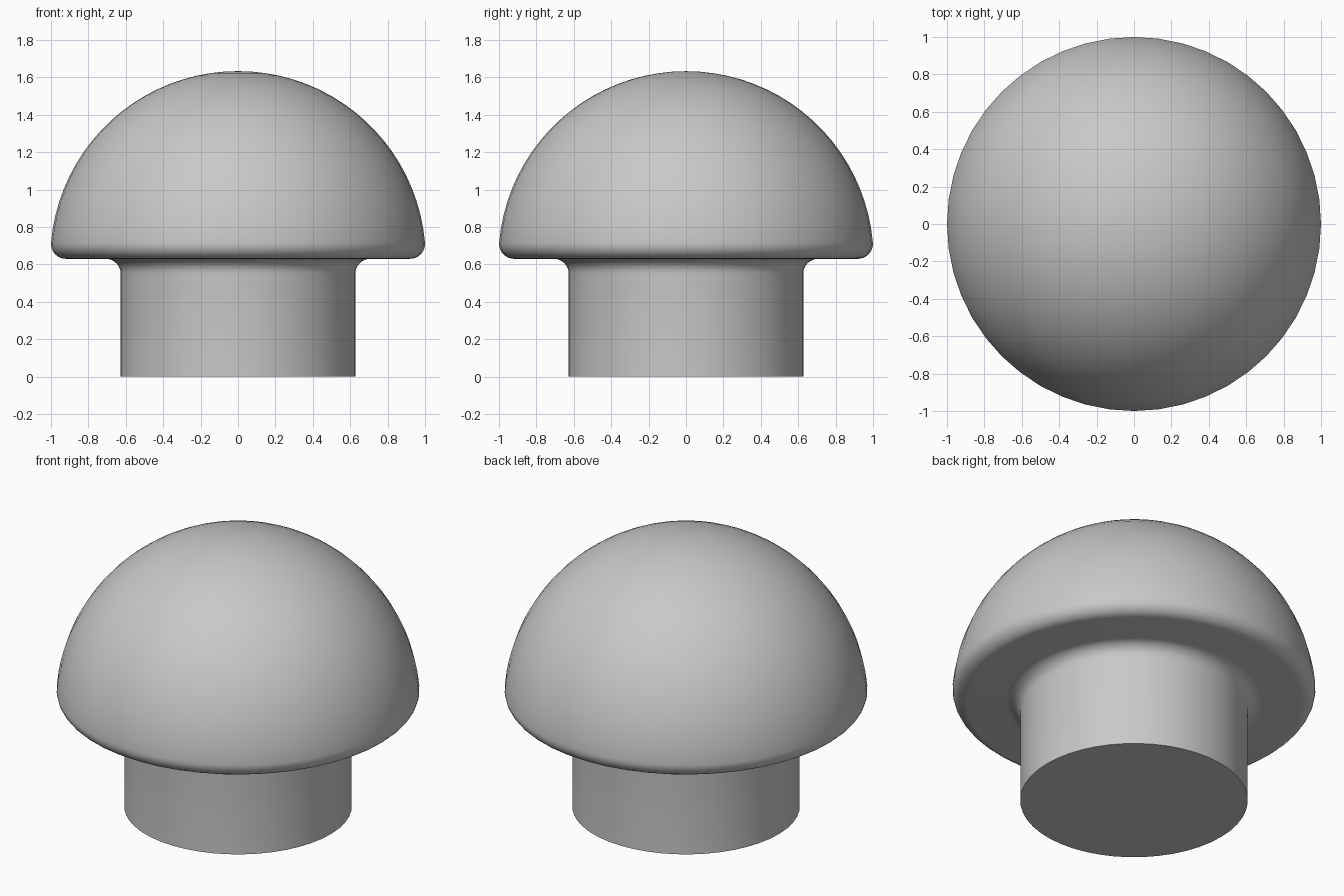
import bpy, bmesh, math

if "Cube" in bpy.data.objects:
    bpy.data.objects.remove(bpy.data.objects["Cube"])

SEGMENTS = 48
BASE_Z, DOME_R, STEM_R, FILLET = 0.63, 1.003, 0.627, 0.08

grey = bpy.data.materials.new("light grey")
grey.diffuse_color = (0.58, 0.58, 0.58, 1)
grey.use_nodes = True
grey.node_tree.nodes["Principled BSDF"].inputs["Base Color"].default_value = grey.diffuse_color


def arc(cx, cz, r, start, end, steps):
    """Points on an arc in the profile plane, angles in degrees."""
    angles = [math.radians(start + (end - start) * i / steps) for i in range(steps + 1)]
    return [(cx + r * math.cos(a), cz + r * math.sin(a)) for a in angles]


# Profile: stem, concave neck fillet, flat underside, rounded rim, dome
rim_x = math.sqrt((DOME_R - FILLET) ** 2 - FILLET ** 2)
rim_angle = math.degrees(math.atan2(FILLET, rim_x))
profile = [(STEM_R, 0)]
profile += arc(STEM_R + FILLET, BASE_Z - FILLET, FILLET, 180, 90, 8)
profile += arc(rim_x, BASE_Z + FILLET, FILLET, -90, rim_angle, 8)
profile += arc(0, BASE_Z, DOME_R, rim_angle, 90, 20)[1:-1]

# Revolve the profile into rings
bm = bmesh.new()
rings = []
for r, z in profile:
    rings.append([bm.verts.new((r * math.cos(t), r * math.sin(t), z))
                  for t in (2 * math.pi * i / SEGMENTS for i in range(SEGMENTS))])
for low, high in zip(rings, rings[1:]):
    for i in range(SEGMENTS):
        j = (i + 1) % SEGMENTS
        bm.faces.new((low[i], low[j], high[j], high[i]))

# Close the flat foot and the crown
bm.faces.new(rings[0][::-1])
crown = bm.verts.new((0, 0, BASE_Z + DOME_R))
for i in range(SEGMENTS):
    bm.faces.new((rings[-1][i], rings[-1][(i + 1) % SEGMENTS], crown))

mesh = bpy.data.meshes.new("domed_plug")
bm.to_mesh(mesh)
bm.free()
mesh.materials.append(grey)
plug = bpy.data.objects.new("domed_plug", mesh)
bpy.context.collection.objects.link(plug)

# Smooth shading with a sharp foot edge
bpy.context.view_layer.objects.active = plug
plug.select_set(True)
bpy.ops.object.shade_smooth_by_angle(angle=math.radians(30))
